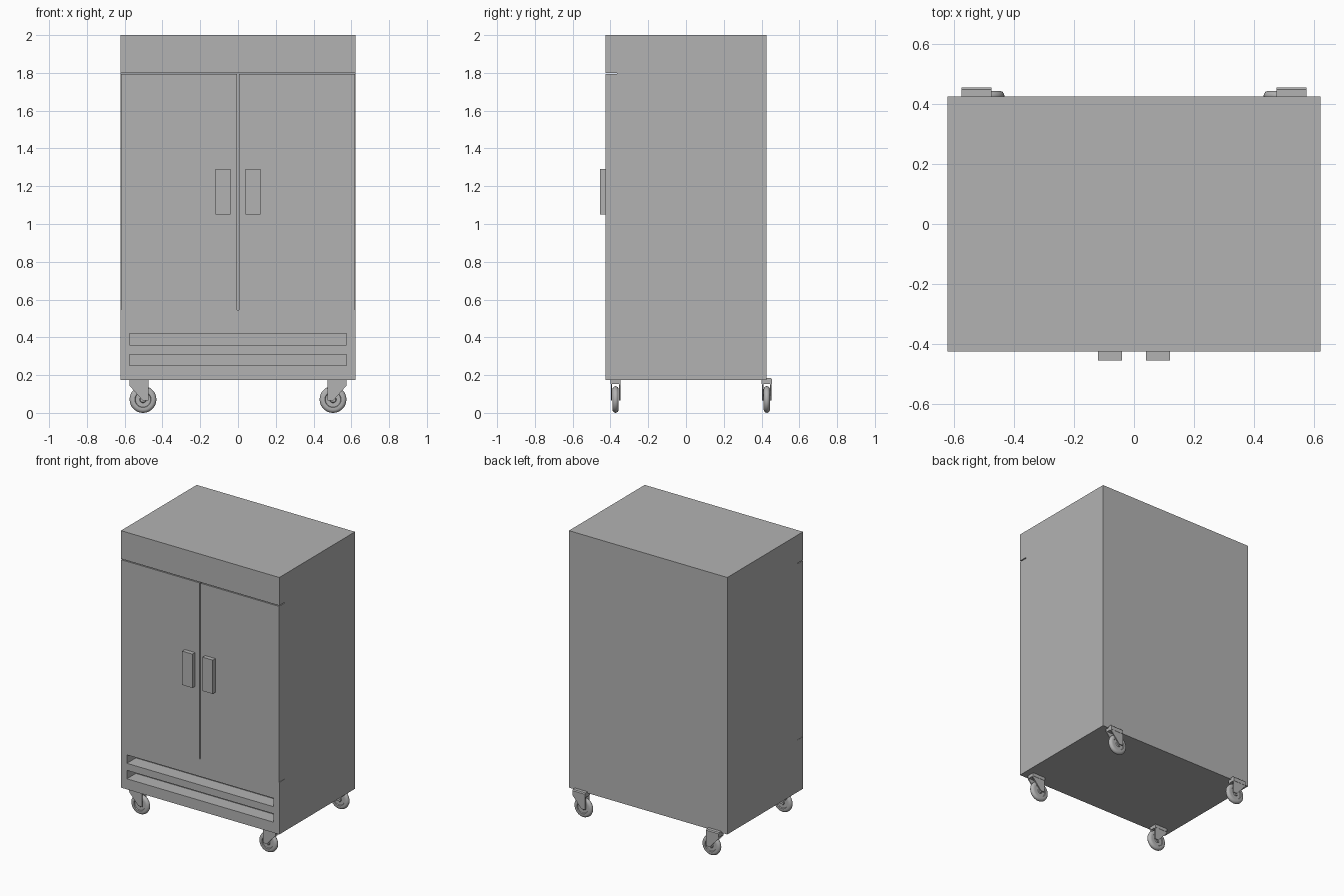
import bpy, bmesh, math
from mathutils import Vector

if "Cube" in bpy.data.objects:
    bpy.data.objects.remove(bpy.data.objects["Cube"])

steel = bpy.data.materials.new("brushed grey")
steel.diffuse_color = (0.45, 0.45, 0.45, 1)
steel.use_nodes = True
steel.node_tree.nodes["Principled BSDF"].inputs["Base Color"].default_value = steel.diffuse_color


def finish(name, bm, smooth=False):
    bmesh.ops.recalc_face_normals(bm, faces=bm.faces)
    me = bpy.data.meshes.new(name)
    bm.to_mesh(me)
    bm.free()
    me.materials.append(steel)
    ob = bpy.data.objects.new(name, me)
    bpy.context.collection.objects.link(ob)
    if smooth:
        bpy.ops.object.select_all(action='DESELECT')
        ob.select_set(True)
        bpy.context.view_layer.objects.active = ob
        bpy.ops.object.shade_smooth_by_angle(angle=math.radians(35))
    return ob


def box(name, lo, hi):
    bm = bmesh.new()
    bmesh.ops.create_cube(bm, size=1)
    for v in bm.verts:
        v.co = [lo[i] + (v.co[i] + 0.5) * (hi[i] - lo[i]) for i in range(3)]
    return finish(name, bm)


def extrude(name, pts, vec):
    bm = bmesh.new()
    face = bm.faces.new([bm.verts.new(p) for p in pts])
    r = bmesh.ops.extrude_face_region(bm, geom=[face], use_keep_orig=True)
    verts = [g for g in r["geom"] if isinstance(g, bmesh.types.BMVert)]
    bmesh.ops.translate(bm, verts=verts, vec=vec)
    return finish(name, bm)


W, F, B, BOT, TOP = 0.622, -0.425, 0.425, 0.175, 2.0
SILL, HEAD, DOOR_T = 0.545, 1.80, 0.06

# Cabinet: C-shaped side profile leaving a recess for the doors
profile = [(F, BOT), (B, BOT), (B, TOP), (F, TOP), (F, HEAD),
           (F + DOOR_T, HEAD), (F + DOOR_T, SILL), (F, SILL)]
cabinet = extrude("cabinet", [(-W, y, z) for y, z in profile], (2 * W, 0, 0))

# Ventilation slots cut into the lower front
for i, z in enumerate((0.25, 0.36)):
    cutter = box(f"slot_cutter_{i}", (-0.575, F - 0.05, z), (0.575, F + 0.1, z + 0.06))
    cutter.hide_render = True
    cutter.hide_viewport = True
    mod = cabinet.modifiers.new("slot", 'BOOLEAN')
    mod.operation = 'DIFFERENCE'
    mod.solver = 'EXACT'
    mod.object = cutter

# Doors with a thin gap between them, and their handles
for side, s in (("left", -1), ("right", 1)):
    xs = sorted((s * 0.004, s * (W - 0.002)))
    box(f"{side}_door", (xs[0], F, SILL), (xs[1], F + DOOR_T, HEAD - 0.006))
    xs = sorted((s * 0.04, s * 0.12))
    box(f"{side}_handle", (xs[0], F - 0.03, 1.05), (xs[1], F, 1.29))


def wheel(name, cx, cy, cz):
    # Lathed section: hub, recessed web and rounded tyre (radius, half width)
    half = [(0.014, 0.016), (0.018, 0.010), (0.040, 0.010), (0.043, 0.016),
            (0.056, 0.0165), (0.064, 0.013), (0.069, 0.007)]
    ring = [(0.0, 0.016)] + half + [(0.071, 0.0)] + [(r, -w) for r, w in reversed(half)] + [(0.0, -0.016)]
    bm = bmesh.new()
    vs = [bm.verts.new((cx + r, cy + w, cz)) for r, w in ring]
    es = [bm.edges.new(p) for p in zip(vs, vs[1:])]
    bmesh.ops.spin(bm, geom=vs + es, cent=(cx, cy, cz), axis=(0, 1, 0),
                   angle=2 * math.pi, steps=32, use_merge=True)
    bmesh.ops.remove_doubles(bm, verts=bm.verts, dist=1e-5)
    finish(name, bm, True)


def caster(name, s, cy):
    wheel(name + "_wheel", s * 0.503, cy, 0.071)
    # Fork crown with bevelled upper edges
    crown = [(-0.027, 0.152), (0.027, 0.152), (0.027, 0.178),
             (0.021, 0.185), (-0.021, 0.185), (-0.027, 0.178)]
    extrude(name + "_crown", [(s * 0.575, cy + y, z) for y, z in crown], (-s * 0.1, 0, 0))
    # Tapered fork arms on both sides of the wheel
    arm = [(0.575, 0.165), (0.575, 0.145), (0.505, 0.066), (0.475, 0.066), (0.475, 0.165)]
    for i, d in enumerate((-1, 1)):
        extrude(f"{name}_fork_arm_{i}", [(s * x, cy + d * 0.018, z) for x, z in arm],
                Vector((0, d * 0.007, 0)))


# Four casters, the rear pair straddling the back edge
for side, s in (("left", -1), ("right", 1)):
    caster(f"front_{side}_caster", s, -0.373)
    caster(f"back_{side}_caster", s, 0.428)
